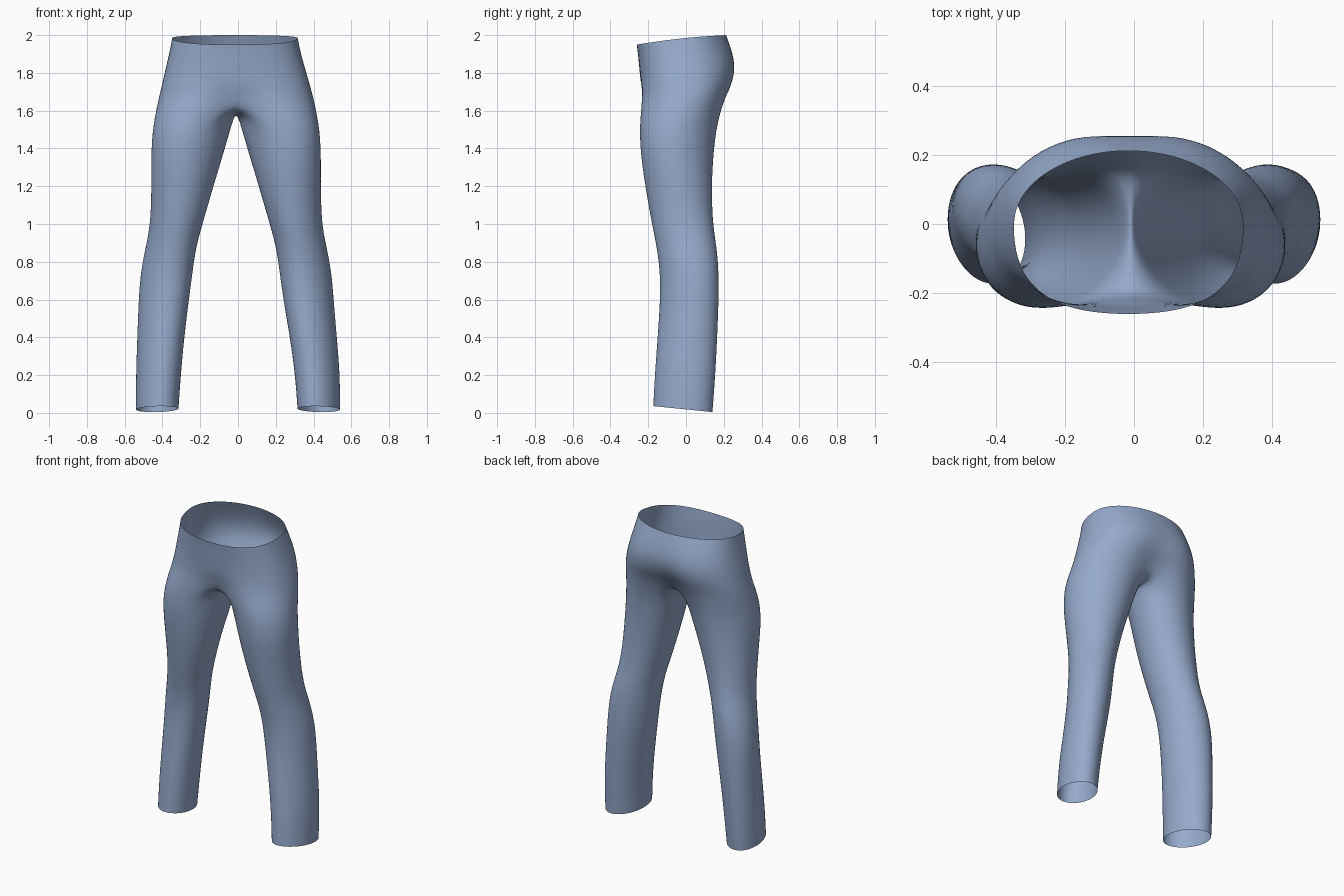
import bpy, bmesh
from math import sin, cos, radians, exp

if "Cube" in bpy.data.objects:
    bpy.data.objects.remove(bpy.data.objects["Cube"])

OUTER, INNER = 11, 5          # outer arc points / inner-thigh points per leg ring
N = OUTER + INNER

# Leg sections: z, inner x, outer x, front y, back y, skew (degrees)
LEG = [
    (0.02, 0.315, 0.540, -0.173, 0.140, 10),
    (0.20, 0.303, 0.540, -0.165, 0.155, 10),
    (0.40, 0.280, 0.528, -0.150, 0.165, 10),
    (0.60, 0.250, 0.516, -0.136, 0.173, 10),
    (0.75, 0.230, 0.505, -0.137, 0.173, 9),
    (0.88, 0.212, 0.478, -0.155, 0.162, 7),
    (1.00, 0.178, 0.453, -0.180, 0.141, 4),
    (1.20, 0.120, 0.448, -0.216, 0.135, 0),
    (1.38, 0.065, 0.450, -0.241, 0.145, -6),
    (1.52, 0.026, 0.440, -0.246, 0.163, -6),
]
# Hip sections: z, half width, front y, back y, front crease, back crease, back roundness
HIP = [
    (1.65, 0.414, -0.254, 0.222, 0.060, 0.070, 0.88),
    (1.72, 0.396, -0.246, 0.257, 0.012, 0.040, 0.88),
    (1.81, 0.373, -0.247, 0.277, 0.000, 0.020, 0.88),
    (1.90, 0.349, -0.255, 0.258, 0.000, 0.010, 0.92),
    (None, 0.333, -0.262, 0.214, 0.000, 0.000, 1.00),
]
# Crotch seam on the centre plane, from back to front: y, z
CROTCH = [(0.105, 1.622), (0.055, 1.605), (0.000, 1.598), (-0.065, 1.602), (-0.130, 1.622)]


def leg_points(z, x0, x1, y0, y1, skew):
    cx, cy, rx, ry = (x0 + x1) / 2, (y0 + y1) / 2, (x1 - x0) / 2 * 1.025, (y1 - y0) / 2 * 1.025
    pts = []
    for i in range(N):
        a = radians(-112.5 + 22.5 * i)
        x, y = cx + rx * cos(a - radians(skew)), cy + ry * sin(a)
        hem = -0.10 * (y - cy) if z < 0.1 else 0
        pts.append((x, y, z + hem))
    return pts


def hip_points(z, w, y0, y1, front_crease, back_crease, back_round):
    pts = []
    for i in range(OUTER):
        a = radians(-90 + 180 * i / (OUTER - 1))
        front = a < 0
        p = 0.78 if front else back_round
        x = 0 if i in (0, OUTER - 1) else w * 1.012 * cos(a) ** p
        s = abs(sin(a)) ** p * 1.008
        dip = exp(-(x / 0.09) ** 2)
        y = s * y0 + front_crease * dip if front else s * y1 - back_crease * dip
        pts.append((x, y, z if z else 1.985 + 0.10 * y - 0.14 * y * y))
    return pts


def bridge(bm, low, high, closed):
    n = len(high)
    for i in range(n if closed else n - 1):
        j = (i + 1) % n
        bm.faces.new((low[i], low[j], high[j], high[i]))


bm = bmesh.new()
add = lambda pts: [bm.verts.new(p) for p in pts]

# Leg tube, closed at the top by the outer hip arc plus the crotch seam
rings = [add(leg_points(*s)) for s in LEG]
arcs = [add(hip_points(*s)) for s in HIP]
rings.append(arcs[0] + add([(0, y, z) for y, z in CROTCH]))
for low, high in zip(rings, rings[1:]):
    bridge(bm, low, high, True)
# Seat and waist
for low, high in zip(arcs, arcs[1:]):
    bridge(bm, low, high, False)

# Other half, joined on the centre seam
bmesh.ops.mirror(bm, geom=bm.verts[:] + bm.edges[:] + bm.faces[:], axis='X', merge_dist=0.0005)
bmesh.ops.remove_doubles(bm, verts=bm.verts[:], dist=0.0005)
# Slight lean of the hips to one side
for v in bm.verts:
    v.co.x -= 0.010 * min(max((v.co.z - 0.2) / 0.4, 0), 1) + 0.006 * min(max((v.co.z - 1.7) / 0.2, 0), 1)
bmesh.ops.recalc_face_normals(bm, faces=bm.faces[:])
for f in bm.faces:
    f.smooth = True

mesh = bpy.data.meshes.new("trousers")
bm.to_mesh(mesh)
bm.free()
trousers = bpy.data.objects.new("trousers", mesh)
bpy.context.collection.objects.link(trousers)
sub = trousers.modifiers.new("smooth_cloth", 'SUBSURF')
sub.levels = sub.render_levels = 2

# Blue-grey cloth
cloth = bpy.data.materials.new("blue_grey_cloth")
cloth.diffuse_color = (0.30, 0.40, 0.60, 1)
cloth.use_nodes = True
cloth.node_tree.nodes["Principled BSDF"].inputs["Base Color"].default_value = cloth.diffuse_color
mesh.materials.append(cloth)
